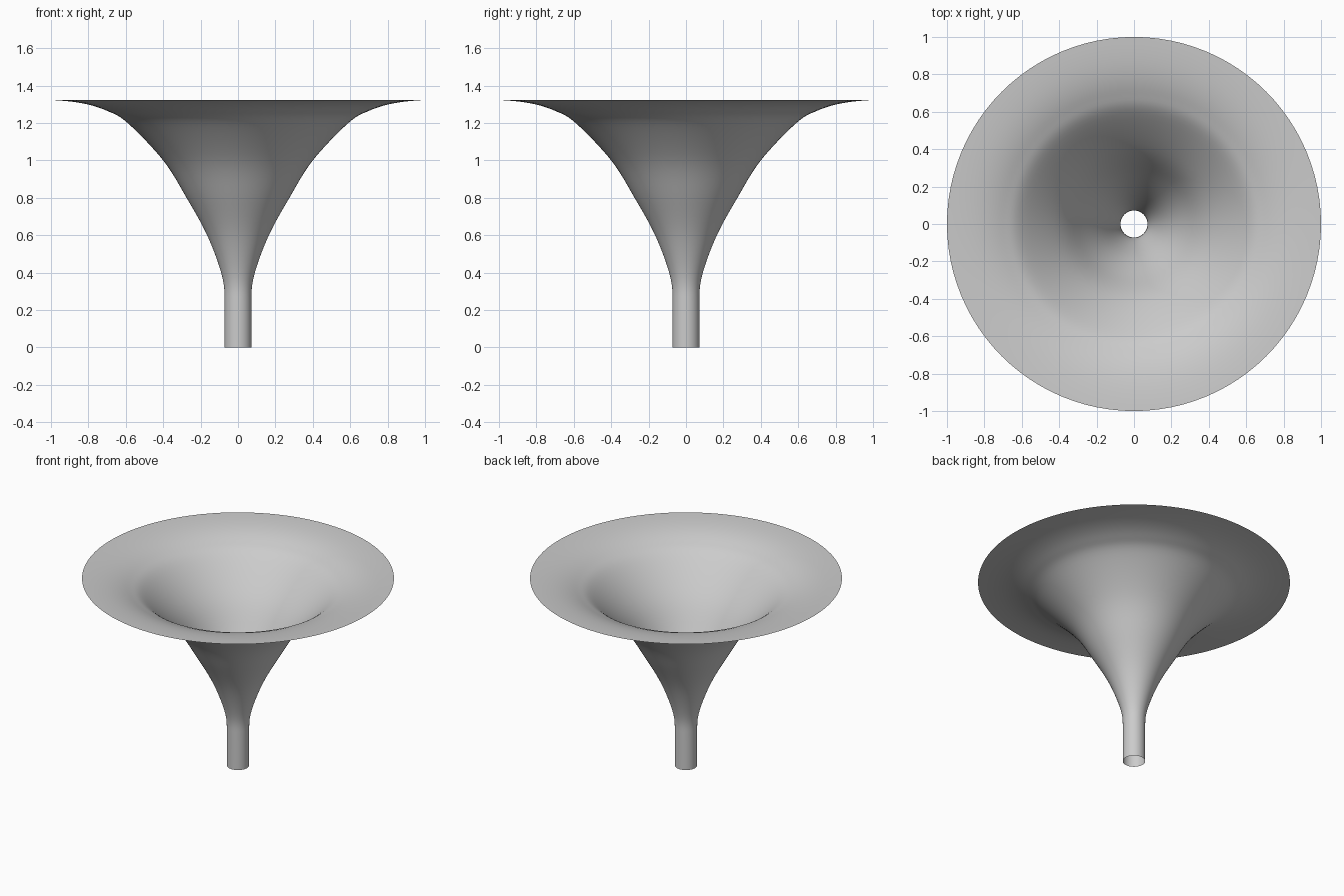
import bpy
import bmesh
from math import pi
from mathutils import Vector
from mathutils.geometry import interpolate_bezier

cube = bpy.data.objects.get("Cube")
if cube:
    bpy.data.objects.remove(cube, do_unlink=True)

SIDES = 96

# Plain grey material
grey = bpy.data.materials.new("plain grey")
grey.use_nodes = True
colour = (0.6, 0.6, 0.6, 1)
grey.diffuse_color = colour
grey.node_tree.nodes["Principled BSDF"].inputs["Base Color"].default_value = colour

# Half profile as (radius, height): straight spout, flaring wall, flat rim
knots = [Vector((r, 0, z)) for r, z in (
    (0.072, 0.27), (0.09, 0.4), (0.165, 0.6), (0.275, 0.8), (0.4, 1.0),
    (0.59, 1.2), (0.7, 1.265), (0.83, 1.305), (1.0, 1.323))]
last = len(knots) - 1
slopes = [(knots[min(i + 1, last)] - knots[max(i - 1, 0)]) / 2 for i in range(last + 1)]
slopes[0] = Vector((0, 0, 0.13))
slopes[-1] = Vector((0.17, 0, 0.008))
profile = [Vector((0.072, 0, 0)), knots[0]]
for i in range(last):
    a, b = knots[i], knots[i + 1]
    profile += interpolate_bezier(a, a + slopes[i] / 3, b - slopes[i + 1] / 3, b, 7)[1:]

# Revolve the profile into a thin open shell
bm = bmesh.new()
verts = [bm.verts.new(p) for p in profile]
edges = [bm.edges.new(pair) for pair in zip(verts, verts[1:])]
bmesh.ops.spin(bm, geom=verts + edges, cent=(0, 0, 0), axis=(0, 0, 1),
               angle=2 * pi, steps=SIDES, use_merge=True)
bmesh.ops.remove_doubles(bm, verts=bm.verts, dist=0.0005)
bmesh.ops.recalc_face_normals(bm, faces=bm.faces)

# Face the outer wall outward
bm.faces.ensure_lookup_table()
spout = min(bm.faces, key=lambda f: f.calc_center_median().z)
if spout.normal.dot(spout.calc_center_median() * Vector((1, 1, 0)).length) < 0:
    bmesh.ops.reverse_faces(bm, faces=bm.faces)
for face in bm.faces:
    face.smooth = True

mesh = bpy.data.meshes.new("funnel")
bm.to_mesh(mesh)
bm.free()
mesh.materials.append(grey)
funnel = bpy.data.objects.new("funnel", mesh)
bpy.context.collection.objects.link(funnel)
